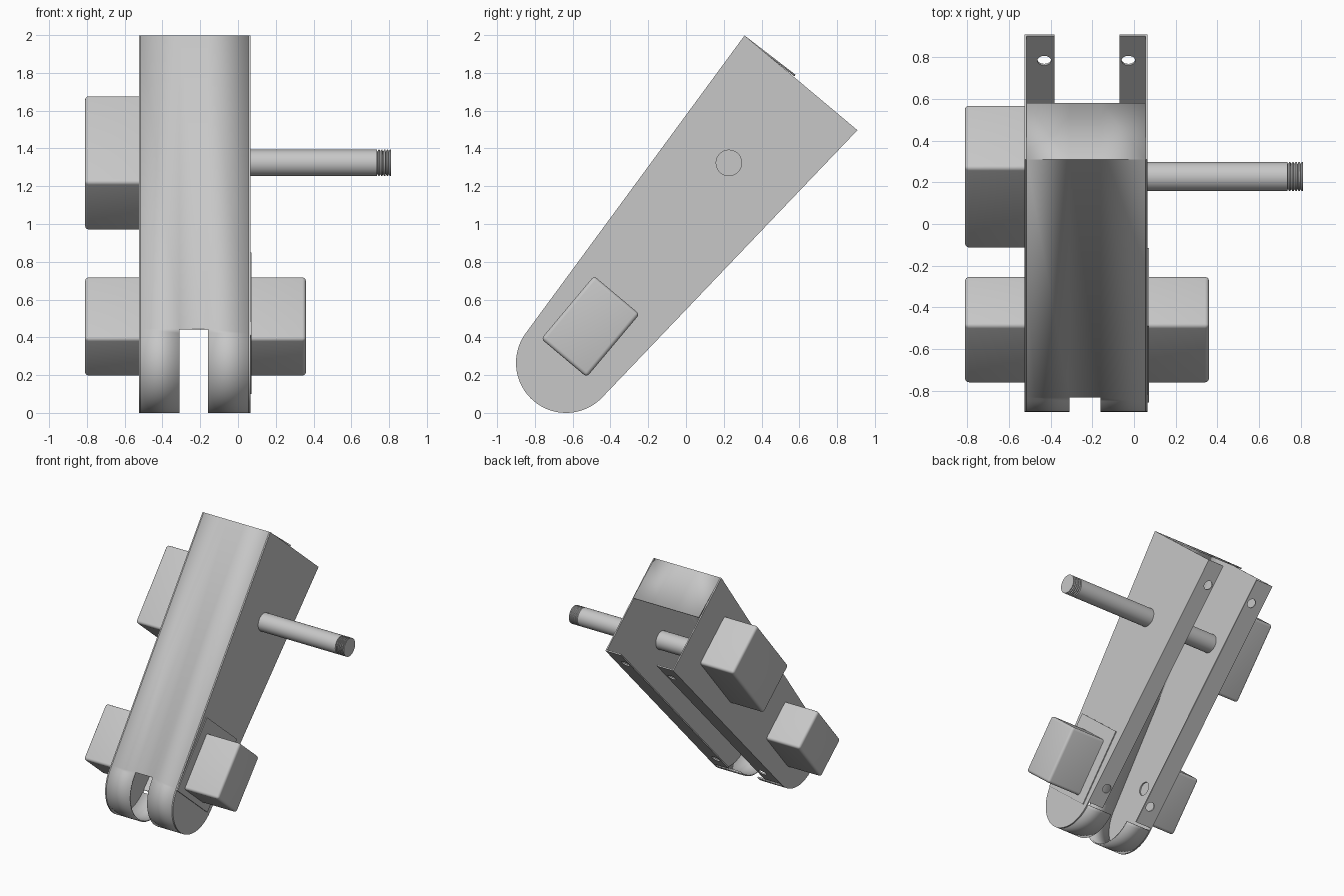
import bpy, bmesh
from math import sin, cos, pi, radians, atan2, asin, hypot
from mathutils import Vector, Matrix

cube = bpy.data.objects.get("Cube")
if cube:
    bpy.data.objects.remove(cube, do_unlink=True)

grey = bpy.data.materials.new("plain_grey")
grey.use_nodes = True
COLOUR = (0.57, 0.57, 0.57, 1)
grey.diffuse_color = COLOUR
grey.node_tree.nodes["Principled BSDF"].inputs["Base Color"].default_value = COLOUR

# Leaning frame of the housing: U runs up its length, V from front to back
TILT = radians(50)
X = Vector((1, 0, 0))
U = Vector((0, cos(TILT), sin(TILT)))
V = Vector((0, sin(TILT), -cos(TILT)))
CENTRE = Vector((0, -0.635, 0.265))
R, LENGTH, HALF = 0.265, 1.935, 0.39
TAPER = atan2(HALF, LENGTH) - asin(R / hypot(LENGTH, HALF))
T = 0.01
LEFT, RIGHT = 0.055, -0.515


def at(u, v, x=0):
    return CENTRE + U * u + V * v + X * x


def frame(origin, a, b):
    m = Matrix((a, b, a.cross(b))).transposed().to_4x4()
    m.translation = origin
    return m


def finish(name, bm, smooth=True):
    bmesh.ops.recalc_face_normals(bm, faces=bm.faces)
    mesh = bpy.data.meshes.new(name)
    bm.to_mesh(mesh)
    bm.free()
    obj = bpy.data.objects.new(name, mesh)
    bpy.context.collection.objects.link(obj)
    mesh.materials.clear()
    mesh.materials.append(grey)
    if smooth:
        bpy.ops.object.select_all(action="DESELECT")
        obj.select_set(True)
        bpy.context.view_layer.objects.active = obj
        bpy.ops.object.shade_smooth_by_angle(angle=radians(35))
    return obj


def circle(cx, cy, r, n=32):
    return [(cx + r * cos(2 * pi * i / n), cy + r * sin(2 * pi * i / n)) for i in range(n)]


def plate(name, outlines, matrix, thickness=T):
    """Flat sheet; outlines after the first one are holes."""
    curve = bpy.data.curves.new(name, "CURVE")
    curve.dimensions, curve.fill_mode = "2D", "BOTH"
    curve.extrude = thickness / 2
    for points in outlines:
        spline = curve.splines.new("POLY")
        spline.points.add(len(points) - 1)
        for p, (a, b) in zip(spline.points, points):
            p.co = (a, b, 0, 1)
        spline.use_cyclic_u = True
    temp = bpy.data.objects.new(name + "_outline", curve)
    bpy.context.collection.objects.link(temp)
    deps = bpy.context.evaluated_depsgraph_get()
    mesh = bpy.data.meshes.new_from_object(temp.evaluated_get(deps))
    bm = bmesh.new()
    bm.from_mesh(mesh)
    bpy.data.objects.remove(temp, do_unlink=True)
    bpy.data.meshes.remove(mesh)
    bmesh.ops.remove_doubles(bm, verts=bm.verts, dist=1e-5)
    bm.transform(matrix)
    return finish(name, bm)


# Rounded foot, swept from the front tangent round to the back tangent
STEPS = 40
START, END = -pi / 2 - TAPER, -3 * pi / 2 + TAPER
arc = [(R * cos(START + (END - START) * i / STEPS),
        R * sin(START + (END - START) * i / STEPS)) for i in range(STEPS + 1)]

# Side walls
side = [(LENGTH, -HALF)] + arc + [(LENGTH, HALF)]
motor_hole = circle(0.23, -0.02, 0.05)
plate("left_wall", [side], frame(at(0, 0, LEFT + T / 2), U, V))
plate("right_wall", [side, motor_hole], frame(at(0, 0, RIGHT - T / 2), U, V))

# Folded sheet: top flap, front panel and slotted foot
flap_end = Vector((0, 0.58, 1.79))
top = at(LENGTH, -HALF)
foot = [at(u, v) for u, v in arc]
slot_top = foot[0] + (top - foot[0]).normalized() * 0.03
path = [flap_end, top, slot_top] + foot
columns = [RIGHT, -0.31, -0.16, LEFT]
bm = bmesh.new()
grid = [[bm.verts.new(p + X * x) for x in columns] for p in path]
for i in range(len(path) - 1):
    for j in range(3):
        if j == 1 and i >= 2:
            continue
        bm.faces.new((grid[i][j], grid[i][j + 1], grid[i + 1][j + 1], grid[i + 1][j]))
bmesh.ops.delete(bm, geom=[v for v in bm.verts if not v.link_faces], context="VERTS")
sheet = finish("front_sheet", bm)
solid = sheet.modifiers.new("thickness", "SOLIDIFY")
solid.thickness = T
solid.offset = -1

# Drilled flanges along the open back
edge_dir = U * cos(TAPER) + V * sin(TAPER)
inward = U * sin(TAPER) - V * cos(TAPER)
corner = at(LENGTH, HALF)
run = (corner - at(*arc[-1])).length
for name, x0, x1, hole_x in (("right_flange", RIGHT, -0.38, -0.43),
                             ("left_flange", -0.07, LEFT, -0.027)):
    outline = [(0.02, x0), (run, x0), (run, x1), (0.02, x1)]
    holes = [circle(d, hole_x, 0.033, 24) for d in (0.16, run - 0.17)]
    plate(name, [outline] + holes,
          frame(at(*arc[-1]) + inward * T / 2, edge_dir, X))


# Rounded housings, square where they meet the wall
def housing(name, u, v, length, width, x_wall, x_out):
    bm = bmesh.new()
    bmesh.ops.create_cube(bm, size=1)
    bm.transform(Matrix.Diagonal((length, width, abs(x_out - x_wall), 1)))
    base = 1 if x_out > x_wall else -1
    edges = [e for e in bm.edges if any(w.co.z * base < 0 for w in e.verts)]
    bmesh.ops.bevel(bm, geom=edges, offset=0.02, segments=4, profile=0.5, affect="EDGES")
    bm.transform(frame(at(u, v, (x_wall + x_out) / 2), U, V))
    return finish(name, bm)


housing("upper_right_housing", 1.365, -0.02, 0.605, 0.40, RIGHT - T, -0.81)
housing("lower_right_housing", 0.23, -0.025, 0.435, 0.315, RIGHT - T, -0.81)
housing("lower_left_housing", 0.23, -0.025, 0.435, 0.315, LEFT + T, 0.36)

# Mounting plate under the left housing
a, b = 0.285, 0.243
plate("left_mounting_plate", [[(-a, -b), (a, -b), (a, b), (-a, b)]],
      frame(at(0.257, -0.02, LEFT + T + 0.003), U, V), 0.008)

# Cross shaft with ridged thread at its end
profile = [(RIGHT, 0.07), (0.735, 0.07)]
RIDGES = 5
pitch = (0.81 - 0.735) / RIDGES
for i in range(RIDGES):
    x = 0.735 + i * pitch
    profile += [(x + pitch * 0.15, 0.06), (x + pitch * 0.6, 0.07), (x + pitch, 0.07)]
bm = bmesh.new()
axis = at(1.365, -0.02)
rings = [[bm.verts.new(axis + X * x + U * p + V * q) for p, q in circle(0, 0, r, 40)]
         for x, r in profile]
for lower, upper in zip(rings, rings[1:]):
    for i in range(40):
        k = (i + 1) % 40
        bm.faces.new((lower[i], lower[k], upper[k], upper[i]))
bm.faces.new(rings[0])
bm.faces.new(rings[-1])
finish("cross_shaft", bm)
